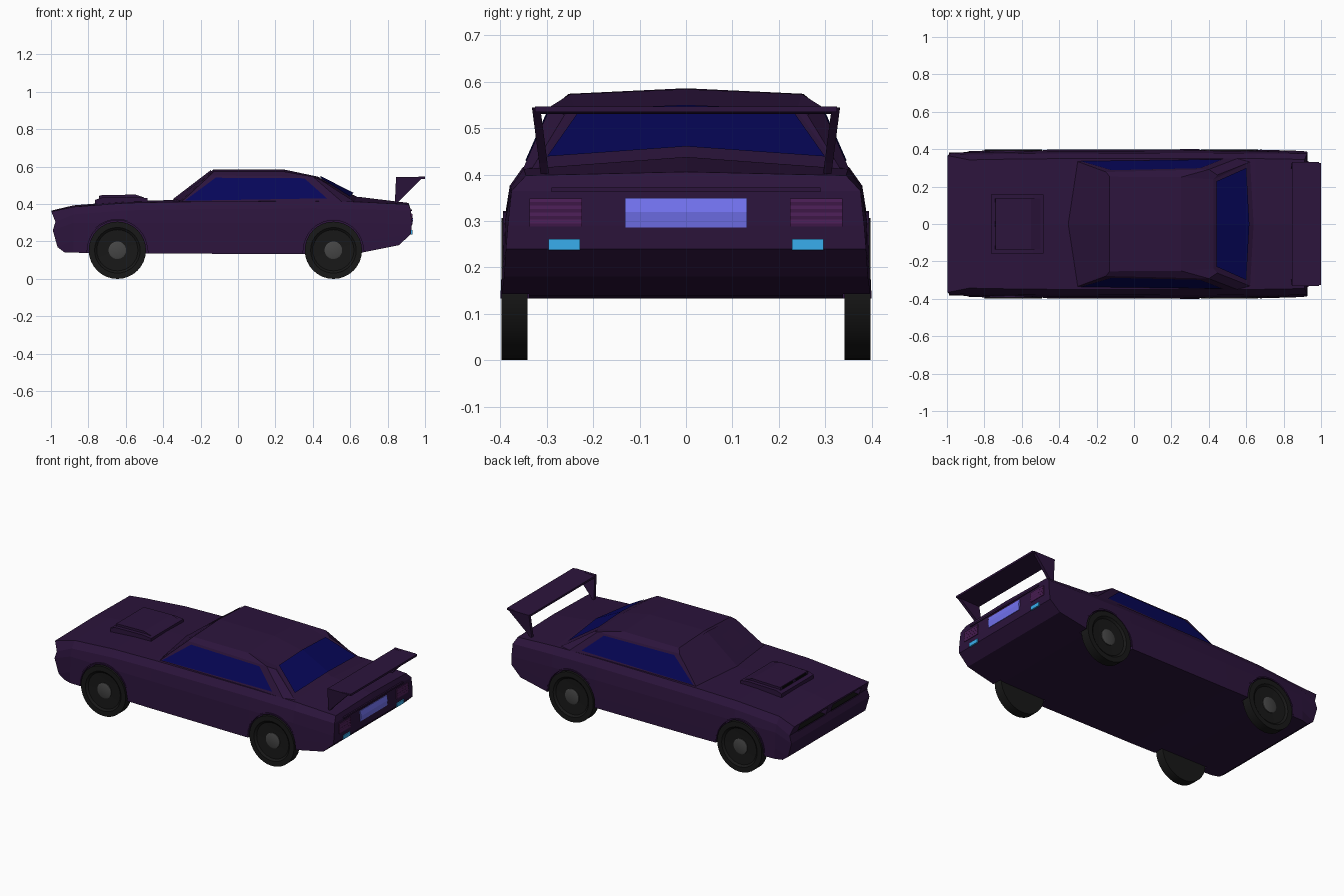
import bpy, bmesh, math
from mathutils import Vector

if "Cube" in bpy.data.objects:
    bpy.data.objects.remove(bpy.data.objects["Cube"])


def material(name, rgb):
    m = bpy.data.materials.new(name)
    m.diffuse_color = (*rgb, 1)
    m.use_nodes = True
    m.node_tree.nodes["Principled BSDF"].inputs["Base Color"].default_value = m.diffuse_color
    return m


PAINT = material("purple_paint", (.025, .007, .045))
GLASS = material("blue_glass", (.002, .002, .1))
RUBBER = material("rubber", (.009, .009, .009))
METAL = material("hub_grey", (.06, .06, .06))
DARK = material("grille_black", (.002, .002, .002))
LAMP = material("tail_lamp", (.065, .012, .085))
PLATE = material("plate_blue", (.17, .17, .87))
CYAN = material("reflector_cyan", (.04, .42, .85))


def mesh(name, verts, faces, mat, mirror=False):
    """Mesh object, optionally joined with its mirror image across y = 0."""
    bm = bmesh.new()
    for s in ((1, -1) if mirror else (1,)):
        vs = [bm.verts.new((x, y * s, z)) for x, y, z in verts]
        for f in faces:
            bm.faces.new([vs[i] for i in f])
    bmesh.ops.remove_doubles(bm, verts=bm.verts, dist=1e-5)
    bmesh.ops.recalc_face_normals(bm, faces=bm.faces)
    me = bpy.data.meshes.new(name)
    bm.to_mesh(me)
    bm.free()
    me.materials.append(mat)
    ob = bpy.data.objects.new(name, me)
    bpy.context.collection.objects.link(ob)
    return ob


def prism(name, prof, y0, y1, mat, mirror=False, lean=0):
    """Side profile (x, z) extruded from y0 to y1; lean shears it sideways."""
    n, top = len(prof), max(p[1] for p in prof)
    v = [(x, y + lean * (z - top), z) for y in (y0, y1) for x, z in prof]
    f = [range(n), range(n, 2 * n)]
    f += [(i, (i + 1) % n, n + (i + 1) % n, n + i) for i in range(n)]
    return mesh(name, v, f, mat, mirror)


def box(name, x0, x1, y0, y1, z0, z1, mat, mirror=False):
    return prism(name, [(x0, z0), (x1, z0), (x1, z1), (x0, z1)], y0, y1, mat, mirror)


def circle(x, z, r, n=32):
    return [(x + r * math.cos(math.tau * i / n), z + r * math.sin(math.tau * i / n))
            for i in range(n)]


def cut(ob, cutter):
    mod = ob.modifiers.new("cut", 'BOOLEAN')
    mod.operation, mod.solver, mod.object = 'DIFFERENCE', 'EXACT', cutter
    bpy.context.view_layer.objects.active = ob
    bpy.ops.object.modifier_apply(modifier=mod.name)
    bpy.data.objects.remove(cutter)


# Lower body: half sections lofted along the car, then mirrored
nose = [(-.925, .375, .14), (-.965, .378, .17), (-.99, .382, .26), (-.976, .38, .305), (-.998, .366, .36)]
tail = [(.86, .392, .18), (.925, .388, .24), (.928, .384, .29), (.925, .376, .365), (.912, .345, .398)]
sections, crowns = [nose], [.005]
for x, zb, zt, w, crown in [(-.88, .14, .385, .985, .008), (-.6, .138, .406, 1, .01),
                            (-.33, .135, .412, 1.005, .01), (.35, .133, .416, 1.01, .02),
                            (.65, .138, .412, 1.005, .026)]:
    sections.append([(x, w * y, z) for y, z in
                     ((.396, zb), (.393, zb + .065), (.388, .30), (.376, zt - .04), (.348, zt))])
    crowns.append(crown)
sections.append(tail)
crowns.append(.008)
verts, faces = [], []
for s, crown in zip(sections, crowns):
    verts += [(s[0][0], 0, s[0][2]), *s, (s[4][0], 0, s[4][2] + crown)]
for j in range(len(sections) - 1):
    for i in range(6):
        a = j * 7 + i
        faces.append((a, a + 1, a + 8, a + 7))
for j in (0, len(sections) - 1):      # nose and tail closed in horizontal strips
    b, k = j * 7, len(verts)
    verts += [(p[0], 0, p[2]) for p in sections[j][1:4]]
    mid = [b, k, k + 1, k + 2, b + 6]
    faces += [(mid[i], mid[i + 1], b + i + 2, b + i + 1) for i in range(4)]
body = mesh("lower_body", verts, faces, PAINT, True)

# Wheel wells and grille openings with dark lining
WHEELS = (-.645, .51)
for x in WHEELS:
    for s in (1, -1):
        cut(body, prism("well_cutter", circle(x, .153, .164), s * .338, s * .45, PAINT))
for s in (1, -1):
    cut(body, box("grille_cutter", -1.03, -.93, s * .025, s * .3, .3, .348, DARK))
prism("grille", [(-.972, .3), (-.972, .303), (-.936, .305), (-.936, .347), (-.931, .347), (-.931, .3)],
      .026, .299, DARK, True)


# Cabin: sloping sides, roof, front and rear screens
def side(x, z):
    return (x, .335 + .02 * (x + .31) - .42 * (z - .41), z)


A, B, C = side(-.31, .405), side(.56, .408), (.63, .335, .408)
GA, GB, GC = side(-.15, .553), side(.40, .547), (.445, .262, .528)
RA, RB, RC = (-.13, .253, .574), (.25, .25, .573), (.425, .238, .538)
cA, cC = (-.36, 0, .41), (.65, 0, .432)
rA, rB, rC = (-.13, 0, .586), (.25, 0, .584), (.425, 0, .547)
mesh("cabin", [A, B, C, GA, GB, GC, RA, RB, RC, cA, cC, rA, rB, rC],
     [(0, 1, 4, 3), (1, 2, 5, 4), (3, 4, 7, 6), (4, 5, 8, 7), (6, 7, 12, 11),
      (7, 8, 13, 12), (9, 0, 6, 11), (0, 3, 6), (10, 2, 8, 13), (2, 5, 8)], PAINT, True)


def screen(name, top, bottom, ctop, cbottom, t0, t1, off, mat):
    t, b, ct, cb = map(Vector, (top, bottom, ctop, cbottom))
    pts = [ct.lerp(cb, t0), ct.lerp(cb, t1), b.lerp(t, 1 - t1), t.lerp(b, t0)]
    for p in pts:
        p.y *= .94
    mesh(name, [p + Vector(off) for p in pts], [(0, 1, 2, 3)], mat, True)


screen("rear_window", RC, C, rC, cC, .05, .83, (.005, 0, .009), GLASS)
screen("windscreen", RA, A, rA, cA, .05, .95, (-.003, 0, .005), PAINT)

# Side windows lie just outside the cabin sides
outline = [(-.285, .418), (-.12, .541), (.355, .538), (.475, .431)]
pane = [side(x, z) for x, z in outline]
mesh("side_windows", [(x, y + .004, z) for x, y, z in pane], [(0, 1, 2, 3)], GLASS, True)

# Bonnet scoop with two intakes
prism("bonnet_scoop", [(-.765, .39), (-.765, .422), (-.73, .434), (-.54, .438), (-.485, .432), (-.485, .40)],
      -.158, .158, PAINT)
prism("scoop_top", [(-.745, .42), (-.74, .447), (-.55, .451), (-.50, .435)], -.135, .135, PAINT)
box("scoop_intakes", -.7445, -.737, .015, .115, .432, .443, DARK, True)

# Rear wing and its leaning supports
prism("rear_wing", [(.845, .531), (.845, .543), (1, .547), (1, .535)], -.325, .325, PAINT)
prism("wing_supports", [(.845, .545), (.99, .545), (.87, .425), (.838, .39)], .314, .332, PAINT, True, .13)

# Tail details
box("tail_panel_lip", .91, .931, -.29, .29, .362, .372, PAINT)
for i in range(4):
    z = .288 + i * .0152
    prism("tail_lamp_rib", [(.915, z), (.931, z), (.933, z + .007), (.931, z + .0148), (.915, z + .0148)],
          .224, .337, LAMP, True)
prism("rear_plate", [(.915, .286), (.931, .286), (.936, .319), (.929, .35), (.915, .35)], -.131, .131, PLATE)
box("rear_reflectors", .91, .932, .228, .296, .238, .261, CYAN, True)


# Wheels: lathed tyres with a dished face, hubs and arch lips
def lathe(name, prof, x, s, mat, n=32):
    v = [(px, s * y, pz) for r, y in prof for px, pz in circle(x, .153, r, n)]
    f = [(k * n + i, k * n + (i + 1) % n, (k + 1) * n + (i + 1) % n, (k + 1) * n + i)
         for k in range(len(prof) - 1) for i in range(n)]
    f += [range(n), range((len(prof) - 1) * n, len(prof) * n)]
    ob = mesh(name, v, f, mat)
    bpy.ops.object.select_all(action='DESELECT')
    ob.select_set(True)
    bpy.context.view_layer.objects.active = ob
    bpy.ops.object.shade_smooth_by_angle(angle=math.radians(30))


for x in WHEELS:
    for s in (1, -1):
        lathe("tyre", [(.04, .384), (.11, .388), (.122, .398), (.153, .398), (.153, .342), (.04, .342)],
              x, s, RUBBER)
        lathe("hub", [(.047, .37), (.047, .389), (.04, .392)], x, s, METAL)
    outer, inner = circle(x, .153, .168)[:17], circle(x, .153, .16)[:17]
    prism("arch_lip", outer + inner[::-1], .375, .394, PAINT, True)
